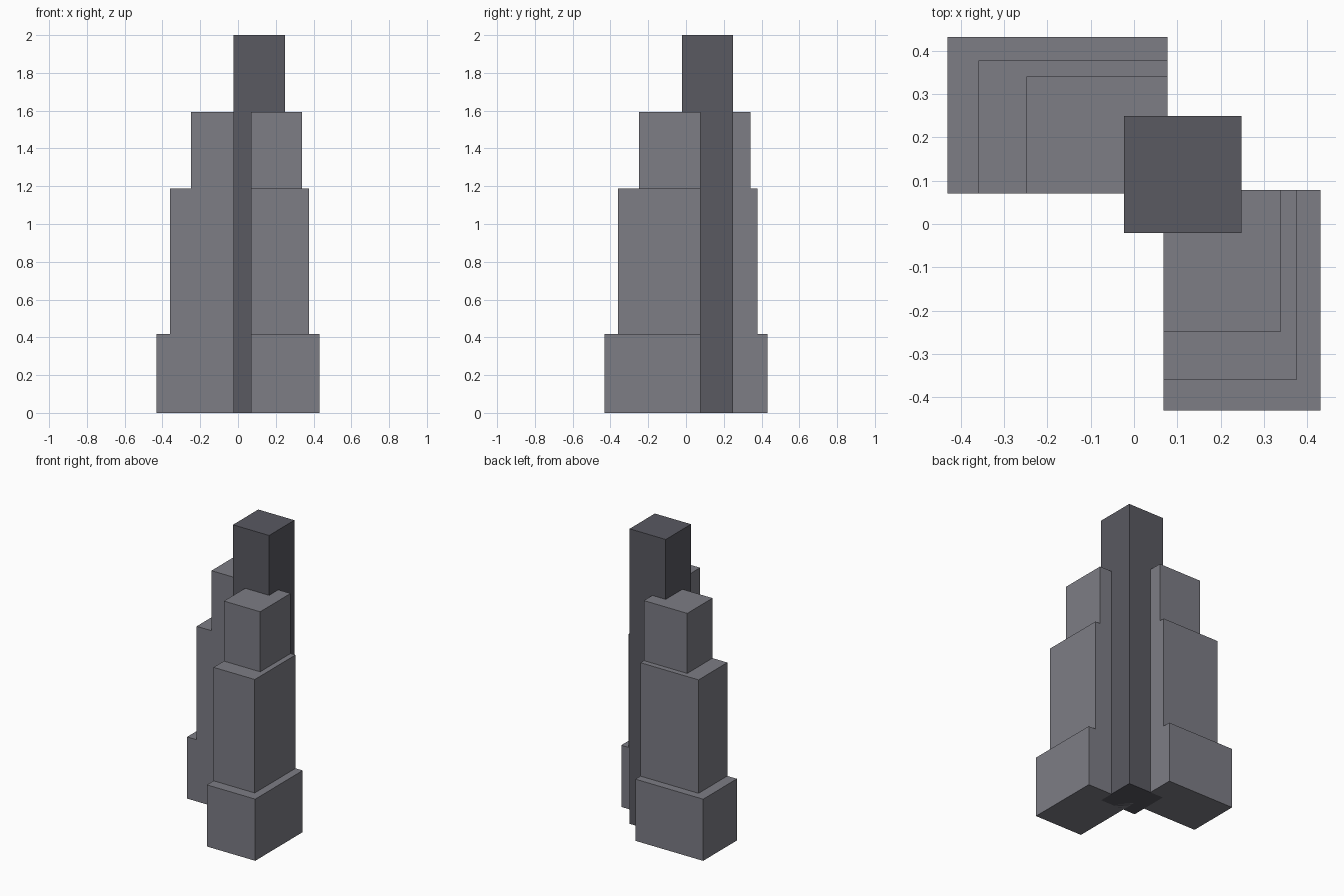
import bpy
import bmesh
from mathutils import Vector

if "Cube" in bpy.data.objects:
    bpy.data.objects.remove(bpy.data.objects["Cube"])


def material(name, color):
    m = bpy.data.materials.new(name)
    m.diffuse_color = (*color, 1)
    m.use_nodes = True
    m.node_tree.nodes["Principled BSDF"].inputs["Base Color"].default_value = m.diffuse_color
    return m


def add_boxes(name, boxes, mat):
    """One object made of axis-aligned boxes given as (min corner, max corner)."""
    bm = bmesh.new()
    for lo, hi in boxes:
        lo, hi = Vector(lo), Vector(hi)
        verts = bmesh.ops.create_cube(bm, size=1)["verts"]
        bmesh.ops.scale(bm, vec=hi - lo, verts=verts)
        bmesh.ops.translate(bm, vec=(lo + hi) / 2, verts=verts)
    mesh = bpy.data.meshes.new(name)
    bm.to_mesh(mesh)
    bm.free()
    mesh.materials.append(mat)
    ob = bpy.data.objects.new(name, mesh)
    bpy.context.collection.objects.link(ob)
    return ob


wing_mat = material("wing_grey", (0.205, 0.205, 0.235))
core_mat = material("core_dark_grey", (0.1, 0.1, 0.12))

# Central square tower
add_boxes("core_tower", [((-0.023, -0.021, 0), (0.248, 0.25, 2))], core_mat)

# Stepped wings: (outer side, long end, bottom, top) of each tier
tiers = [(0.431, -0.431, 0, 0.418),
         (0.377, -0.359, 0.418, 1.187),
         (0.340, -0.248, 1.187, 1.594)]
INNER, BACK = 0.068, 0.078
add_boxes("front_right_wing",
          [((INNER, end, z0), (side, BACK, z1)) for side, end, z0, z1 in tiers],
          wing_mat)

# The back left wing is the same shape mirrored across the x = y diagonal
add_boxes("back_left_wing",
          [((end, INNER + 0.002, z0), (BACK - 0.001, side + 0.001, z1))
           for side, end, z0, z1 in tiers],
          wing_mat)
